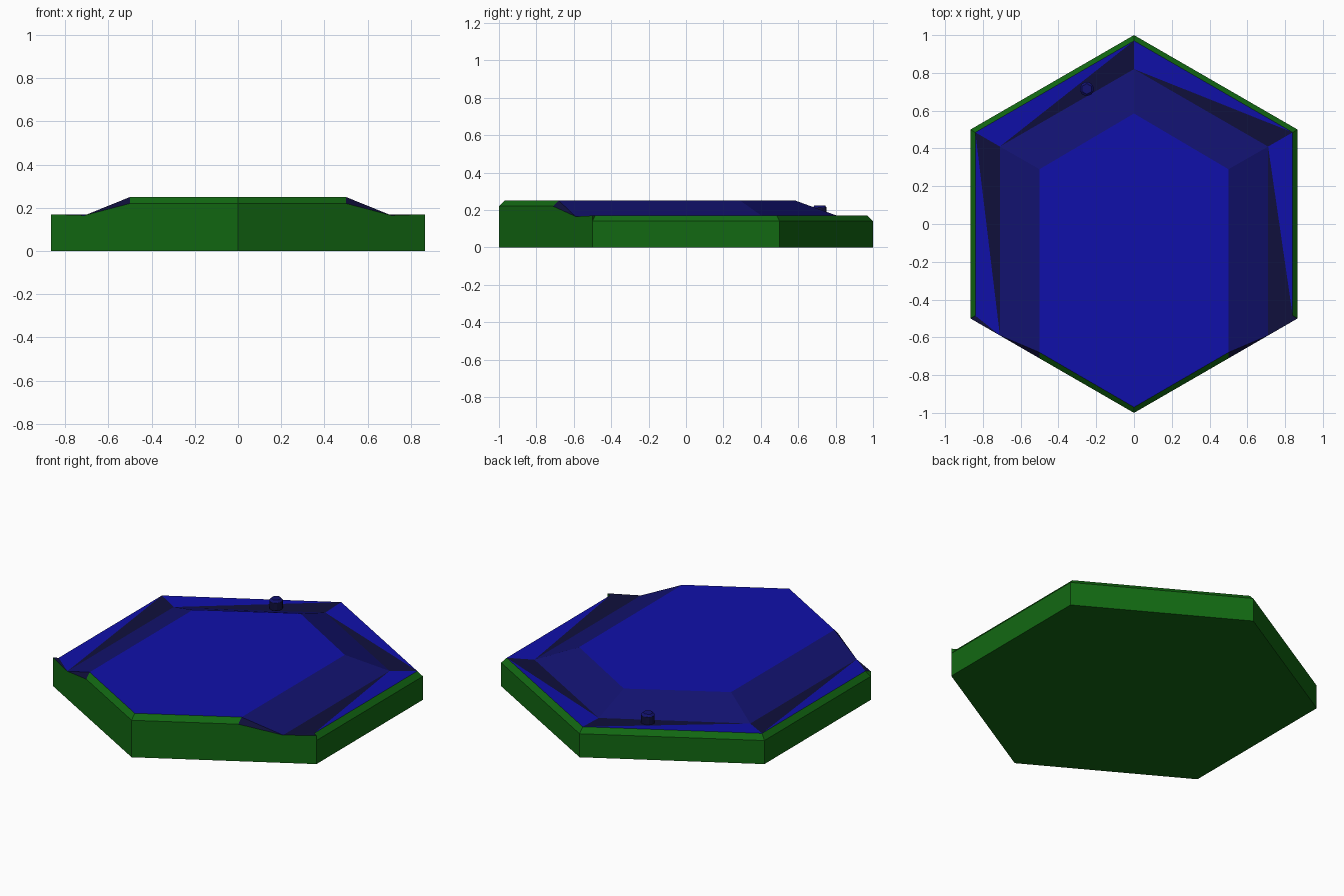
import bpy, bmesh
from mathutils import Vector

if "Cube" in bpy.data.objects:
    bpy.data.objects.remove(bpy.data.objects["Cube"])


def material(name, rgb):
    m = bpy.data.materials.new(name)
    m.use_nodes = True
    m.diffuse_color = (*rgb, 1)
    m.node_tree.nodes["Principled BSDF"].inputs["Base Color"].default_value = (*rgb, 1)
    return m


GREEN = material("green", (0.006, 0.14, 0.006))
BLUE = material("bright blue", (0.005, 0.005, 0.40))
NAVY = material("navy slope", (0.006, 0.006, 0.16))
DARK = material("dark gutter", (0.005, 0.005, 0.045))
CENTRE = Vector((0, 0, 0.08))


def build(name, faces, mats):
    """Mesh from (material, points) pairs, each face turned outwards."""
    bm = bmesh.new()
    for mat, pts in faces:
        f = bm.faces.new([bm.verts.new(p) for p in pts])
        f.material_index = mats.index(mat)
        f.normal_update()
        if f.normal.dot(f.calc_center_median() - CENTRE) < 0:
            f.normal_flip()
    bmesh.ops.remove_doubles(bm, verts=bm.verts[:], dist=0.0005)
    me = bpy.data.meshes.new(name)
    bm.to_mesh(me)
    bm.free()
    for m in mats:
        me.materials.append(m)
    ob = bpy.data.objects.new(name, me)
    bpy.context.collection.objects.link(ob)
    return ob


def at(points, z):
    return [(x, y, z) for x, y in points]


# Loops running from front right corner over the back to front left corner
W = 0.866
outer = [(-W, -0.5), (-W, 0.5), (0, 1), (W, 0.5), (W, -0.5)]
inner = [(x * 0.97, y * 0.97) for x, y in outer]
foot = [(-0.71, -0.59), (-0.71, 0.41), (0, 0.82), (0.71, 0.41), (0.71, -0.59)]
crest = [(-0.5, -0.68), (-0.5, 0.29), (0, 0.585), (0.5, 0.29), (0.5, -0.68)]
ground, edge = at(outer, 0), at(outer, 0.14)
rim, low, high = at(inner, 0.17), at(foot, 0.165), at(crest, 0.25)
nose = (0, -0.97, 0.25)

# Green base with bevelled rim, blue raised top
base = [(GREEN, ground + [(0, -1, 0)])]
top = [(BLUE, high + [nose])]
for i in range(4):
    j = i + 1
    base.append((GREEN, [ground[i], ground[j], edge[j], edge[i]]))
    base.append((GREEN, [edge[i], edge[j], rim[j], rim[i]]))
    top.append((BLUE, [rim[i], rim[j], low[i]]))
    top.append((DARK, [rim[j], low[j], low[i]]))
    top.append((NAVY, [low[i], low[j], high[j], high[i]]))

# Raised front walls, lip and corner fillers on both sides
for k, s in ((0, -1), (4, 1)):
    corner = (s * W, -0.5, 0.17)
    lip = (s * 0.5, -0.711, 0.22)
    base.append((GREEN, [(0, -1, 0), ground[k], corner, low[k], lip, (0, -1, 0.22)]))
    base.append((GREEN, [(0, -1, 0.22), lip, high[k], nose]))
    base.append((GREEN, [edge[k], corner, rim[k]]))
    top.append((DARK, [corner, rim[k], low[k]]))
    top.append((DARK, [lip, high[k], low[k]]))

build("tile_base", base, [GREEN])
build("raised_top", top, [BLUE, NAVY, DARK])

# Small six-sided knob at the back
bpy.ops.mesh.primitive_cylinder_add(vertices=6, radius=0.042, depth=0.07,
                                    location=(-0.25, 0.715, 0.19))
knob = bpy.context.object
knob.name = "knob"
knob.data.materials.append(NAVY)
knob.data.materials.append(DARK)
for f in knob.data.polygons:
    f.material_index = 0 if f.normal.z > 0.5 else 1
bev = knob.modifiers.new("soft_edge", "BEVEL")
bev.width = 0.012
bev.segments = 1
